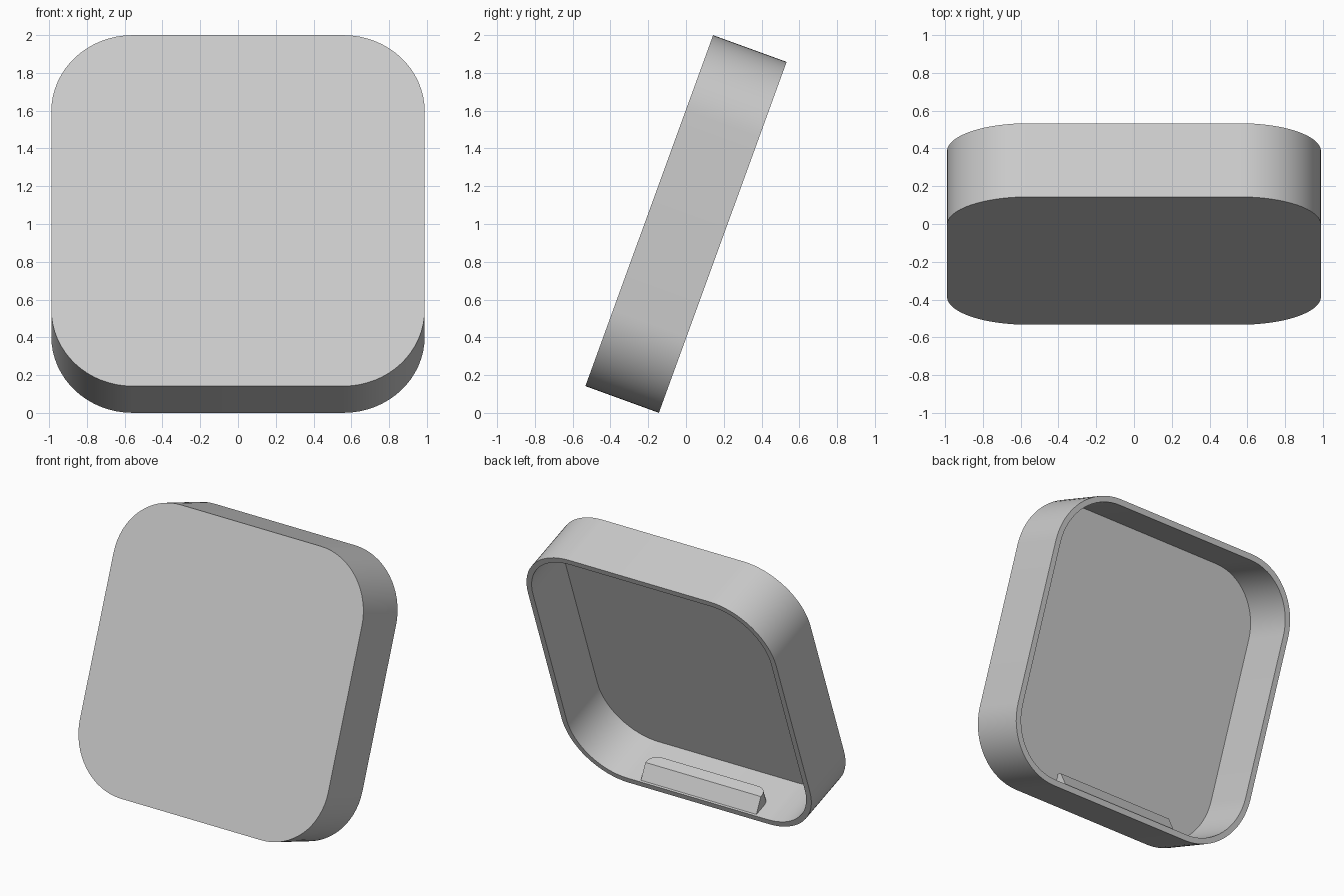
import bpy, bmesh, math
from mathutils import Matrix

cube = bpy.data.objects.get("Cube")
if cube:
    bpy.data.objects.remove(cube, do_unlink=True)

SIZE, DEPTH, RADIUS, WALL = 1.977, 0.414, 0.43, 0.04
TILT = Matrix.Translation((0, 0, 1)) @ Matrix.Rotation(math.radians(-20), 4, 'X')

grey = bpy.data.materials.new("light_grey")
grey.use_nodes = True
grey.diffuse_color = (0.6, 0.6, 0.6, 1)
grey.node_tree.nodes["Principled BSDF"].inputs["Base Color"].default_value = (0.6, 0.6, 0.6, 1)


def rounded_ring(bm, inset, y, steps=16):
    """Rounded square of vertices in the XZ plane at depth y."""
    r = RADIUS - inset
    c = SIZE / 2 - RADIUS
    ring = []
    for q, (sx, sz) in enumerate([(1, 1), (-1, 1), (-1, -1), (1, -1)]):
        for i in range(steps + 1):
            a = math.pi / 2 * (q + i / steps)
            ring.append(bm.verts.new((sx * c + r * math.cos(a), y, sz * c + r * math.sin(a))))
    return ring


def finish(name, bm):
    bmesh.ops.recalc_face_normals(bm, faces=bm.faces)
    bm.transform(TILT)
    mesh = bpy.data.meshes.new(name)
    bm.to_mesh(mesh)
    bm.free()
    mesh.materials.append(grey)
    obj = bpy.data.objects.new(name, mesh)
    bpy.context.collection.objects.link(obj)
    bpy.ops.object.select_all(action='DESELECT')
    obj.select_set(True)
    bpy.context.view_layer.objects.active = obj
    bpy.ops.object.shade_smooth_by_angle(angle=math.radians(30))


# Hollow tray: front panel, outer wall, rim, inner wall, inner floor
bm = bmesh.new()
front, back = -DEPTH / 2, DEPTH / 2
rings = [rounded_ring(bm, inset, y) for inset, y in
         [(0, front), (0, back), (WALL, back), (WALL, front + WALL)]]
for a, b in zip(rings, rings[1:]):
    for i in range(len(a)):
        j = (i + 1) % len(a)
        bm.faces.new((a[i], a[j], b[j], b[i]))
bm.faces.new(rings[0])
bm.faces.new(rings[-1])
finish("tray_shell", bm)

# Support lip on the inner bottom wall: sloped at the rim, rounded at the far corners
bm = bmesh.new()
base = -SIZE / 2 + WALL - 0.005
profile = [(0.01, 0), (0.1, 0.09), (0.18, 0.09), (0.18, 0)]
ends = [[bm.verts.new((x, back - d, base + h)) for d, h in profile] for x in (-0.46, 0.46)]
for end in ends:
    bm.faces.new(end)
for i in range(len(profile)):
    j = (i + 1) % len(profile)
    bm.faces.new((ends[0][i], ends[0][j], ends[1][j], ends[1][i]))
corners = [e for e in bm.edges if {e.verts[0], e.verts[1]} in ({*end[2:]} for end in ends)]
bmesh.ops.bevel(bm, geom=corners, offset=0.07, segments=6, profile=0.5, affect='EDGES')
finish("support_lip", bm)
